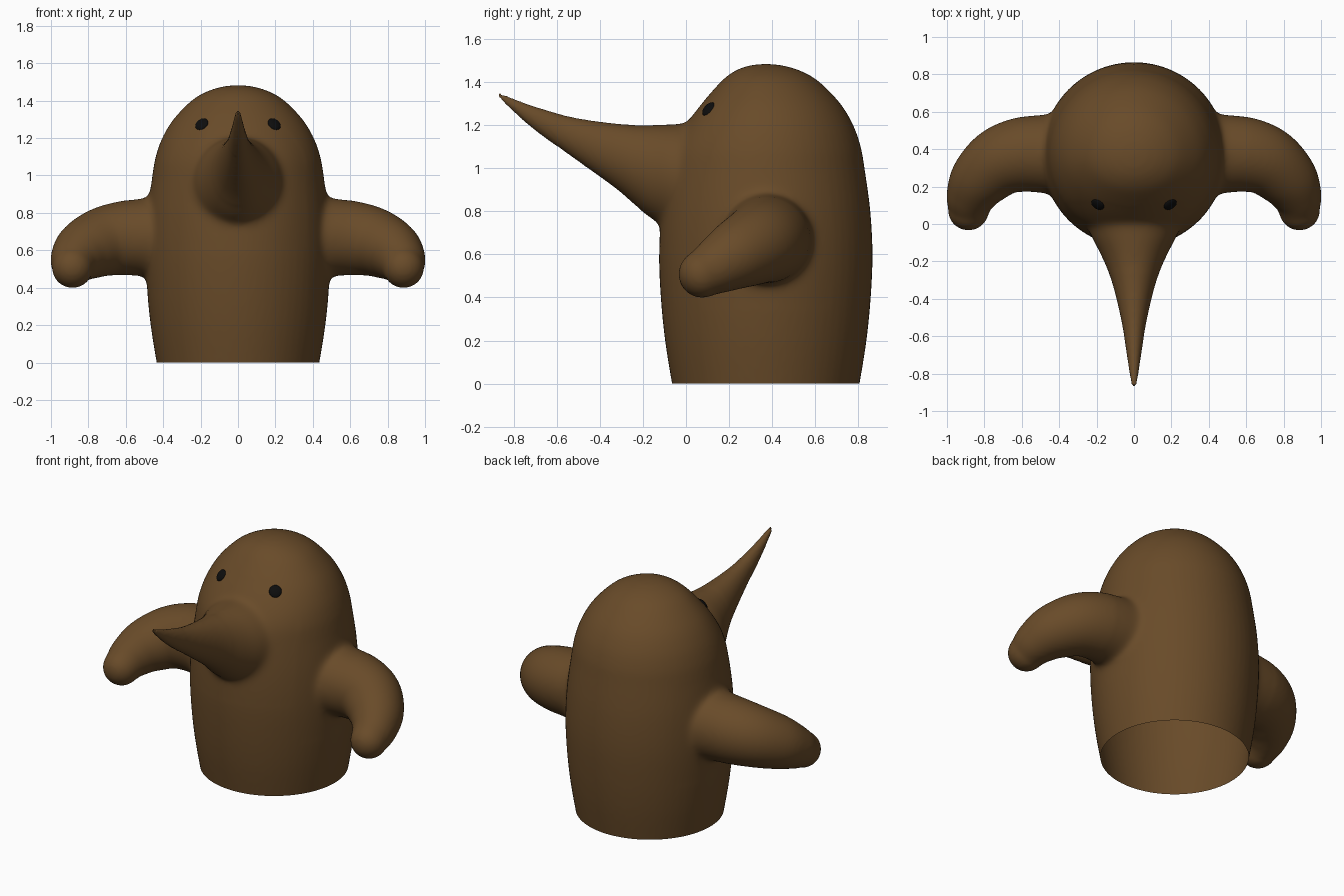
import bpy, bmesh, math
from mathutils import Vector

if "Cube" in bpy.data.objects:
    bpy.data.objects.remove(bpy.data.objects["Cube"])

SEG = 64


def spline(pts, n=6):
    """Catmull-Rom resampling of control tuples."""
    p = [Vector(a) for a in pts]
    p = [2 * p[0] - p[1]] + p + [2 * p[-1] - p[-2]]
    out = []
    for i in range(1, len(p) - 2):
        a, b, c, d = p[i - 1:i + 3]
        for k in range(n):
            t = k / n
            out.append(0.5 * (2 * b + (c - a) * t + (2 * a - 5 * b + 4 * c - d) * t * t
                              + (3 * b - a - 3 * c + d) * t ** 3))
    return out + [p[-2]]


def loft(bm, rings):
    """Skin a list of closed rings and cap both ends."""
    vs = [[bm.verts.new(c) for c in r] for r in rings]
    for a, b in zip(vs, vs[1:]):
        for i in range(SEG):
            j = (i + 1) % SEG
            bm.faces.new((a[i], a[j], b[j], b[i]))
    bm.faces.new(vs[0])
    bm.faces.new(vs[-1])


def circle():
    return [(math.cos(2 * math.pi * i / SEG), math.sin(2 * math.pi * i / SEG)) for i in range(SEG)]


def material(name, col):
    m = bpy.data.materials.new(name)
    m.diffuse_color = (*col, 1)
    m.use_nodes = True
    m.node_tree.nodes["Principled BSDF"].inputs["Base Color"].default_value = m.diffuse_color
    return m


bm = bmesh.new()

# Trunk: z, radius, flattening of the front of the head
profile = [(-0.1, 0.415, 1), (0, 0.435, 1), (0.2, 0.467, 1), (0.4, 0.487, 1), (0.6, 0.495, 1),
           (0.8, 0.485, 1), (1.0, 0.458, 1), (1.1, 0.44, 0.98), (1.2, 0.405, 0.92), (1.3, 0.345, 0.86),
           (1.4, 0.248, 0.84), (1.45, 0.163, 0.88), (1.475, 0.08, 0.95), (1.483, 0.01, 1)]
loft(bm, [[(r * c, 0.37 + r * s * (f if s < 0 else 1), z) for c, s in circle()]
          for z, r, f in spline(profile)])

# Beak: y, top z, bottom z, half width
beak = [(0.15, 1.2, 0.72, 0.25), (-0.03, 1.205, 0.71, 0.24), (-0.17, 1.2, 0.77, 0.175),
        (-0.31, 1.205, 0.893, 0.118), (-0.52, 1.235, 1.045, 0.067), (-0.7, 1.285, 1.175, 0.038),
        (-0.82, 1.33, 1.28, 0.02), (-0.87, 1.352, 1.33, 0.01)]
loft(bm, [[(w * c, y, (t + b) / 2 + (t - b) / 2 * s) for c, s in circle()]
          for y, t, b, w in spline(beak)])

# Arms: path points with radius, ending in a round hand
arm = [(0.25, 0.375, 0.67), (0.45, 0.375, 0.67), (0.6, 0.37, 0.665), (0.72, 0.33, 0.645),
       (0.82, 0.24, 0.6), (0.87, 0.15, 0.55), (0.885, 0.075, 0.508)]
radii = [0.22, 0.212, 0.2, 0.185, 0.163, 0.135, 0.11]
path = [v.xyz for v in spline([p for p in arm])]
rads = [v.x for v in spline([(r, 0) for r in radii])]
for side in (1, -1):
    rings = []
    for i, (p, r) in enumerate(zip(path, rads)):
        t = (path[min(i + 1, len(path) - 1)] - path[max(i - 1, 0)]).normalized()
        u = t.cross(Vector((0, 0, 1))).normalized()
        w = u.cross(t)
        ring = [p + r * (c * u + s * w) for c, s in circle()]
        rings.append([(v.x * side, v.y, v.z) for v in ring])
    loft(bm, rings)
    hand = bmesh.ops.create_uvsphere(bm, u_segments=32, v_segments=16, radius=0.11)["verts"]
    bmesh.ops.translate(bm, verts=hand, vec=(path[-1].x * side, path[-1].y, path[-1].z))

bmesh.ops.recalc_face_normals(bm, faces=bm.faces)
mesh = bpy.data.meshes.new("body")
bm.to_mesh(mesh)
bm.free()
body = bpy.data.objects.new("body", mesh)
bpy.context.collection.objects.link(body)
bpy.context.view_layer.objects.active = body
body.select_set(True)

# Fuse the parts into one skin
mod = body.modifiers.new("fuse", "REMESH")
mod.mode = "VOXEL"
mod.voxel_size = 0.012
bpy.ops.object.modifier_apply(modifier="fuse")

# Soften the joints, then cut the open base flat at the ground
bm = bmesh.new()
bm.from_mesh(body.data)
joints = [v for v in bm.verts
          if (0.38 < abs(v.co.x) < 0.6 and 0.35 < v.co.z < 1.0)
          or (-0.25 < v.co.y < 0.12 and 0.6 < v.co.z < 1.32 and abs(v.co.x) < 0.36)]
soft = [v for v in bm.verts if v.co.y > -0.6]
for group, count in ((joints, 22), (soft, 4)):
    for _ in range(count):
        bmesh.ops.smooth_vert(bm, verts=group, factor=0.5, use_axis_x=True, use_axis_y=True, use_axis_z=True)
bmesh.ops.bisect_plane(bm, geom=bm.verts[:] + bm.edges[:] + bm.faces[:], plane_co=(0, 0, 0),
                       plane_no=(0, 0, 1), clear_inner=True)
bm.to_mesh(body.data)
bm.free()
body.data.materials.clear()
body.data.materials.append(material("brown", (0.14, 0.07, 0.022)))
bpy.ops.object.shade_smooth_by_angle(angle=math.radians(50))

# Eyes: flattened beads lying on the head
black = material("black", (0.004, 0.004, 0.004))
for side, name in ((1, "eye_right"), (-1, "eye_left")):
    bpy.ops.mesh.primitive_uv_sphere_add(segments=32, ring_count=16, radius=1,
                                         location=(0.194 * side, 0.106, 1.273))
    eye = bpy.context.object
    eye.name = name
    eye.scale = (0.038, 0.038, 0.016)
    eye.rotation_mode = "QUATERNION"
    eye.rotation_quaternion = Vector((0.45 * side, -0.65, 0.6)).to_track_quat("Z", "Y")
    eye.data.materials.append(black)
    bpy.ops.object.shade_smooth_by_angle()
